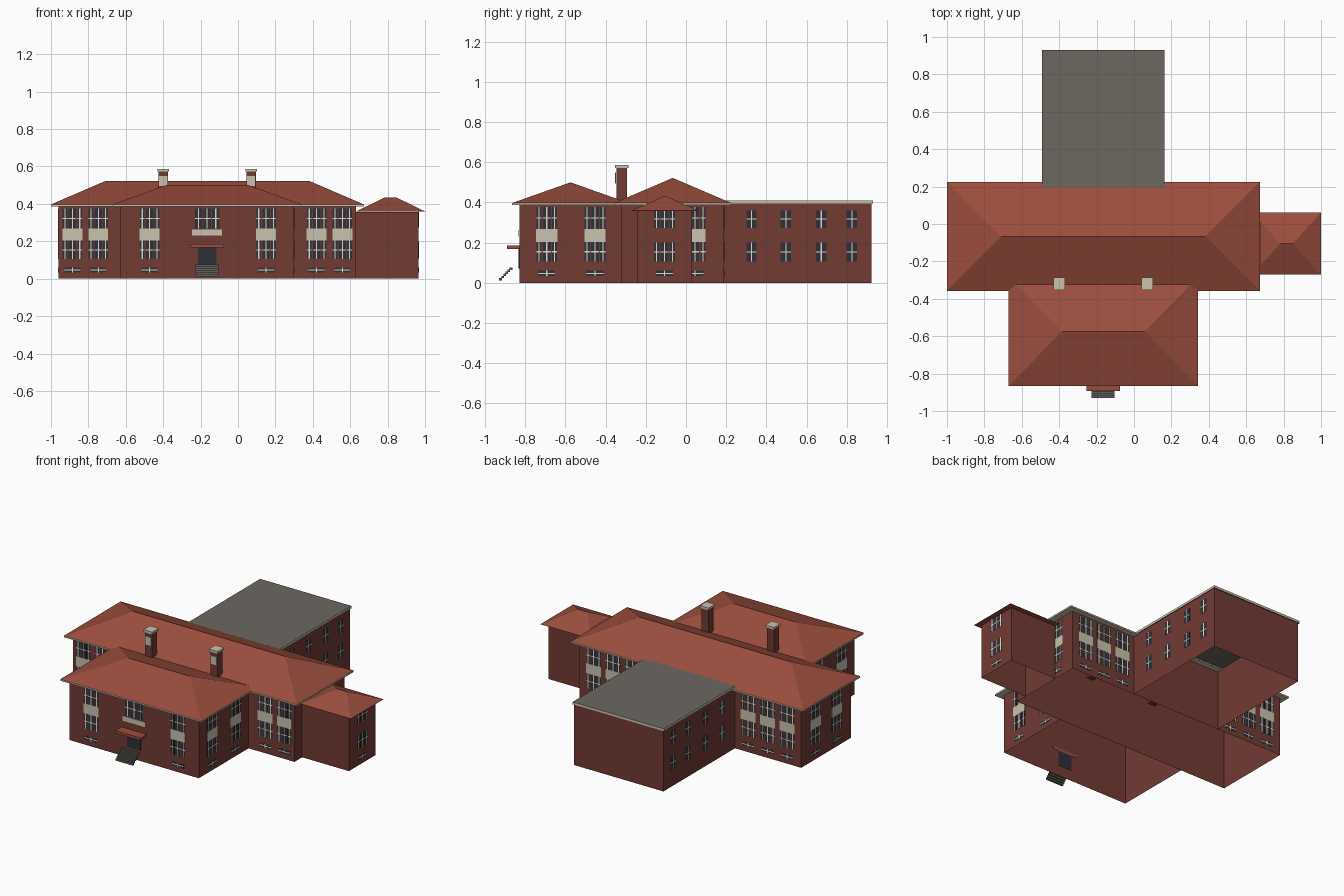
import bpy, bmesh

cube = bpy.data.objects.get("Cube")
if cube:
    bpy.data.objects.remove(cube, do_unlink=True)


def material(name, rgb):
    m = bpy.data.materials.new(name)
    m.use_nodes = True
    m.diffuse_color = (*rgb, 1)
    m.node_tree.nodes["Principled BSDF"].inputs["Base Color"].default_value = (*rgb, 1)
    return m


BRICK, TILE, TRIM, GLASS, FLAT, STONE, BAR = range(7)
MATS = [
    material("brick", (0.17, 0.043, 0.034)),
    material("roof_tile", (0.33, 0.076, 0.048)),
    material("cream_trim", (0.6, 0.54, 0.43)),
    material("dark_glass", (0.026, 0.029, 0.038)),
    material("flat_roof_grey", (0.15, 0.14, 0.12)),
    material("step_stone", (0.12, 0.115, 0.1)),
    material("window_bar_white", (0.75, 0.72, 0.62)),
]


def add_box(bm, x, y, z, mat):
    """Add a box from three (low, high) ranges and return its faces."""
    v = [bm.verts.new((a, b, c)) for c in z for b in y for a in x]
    quads = [(0, 2, 3, 1), (4, 5, 7, 6), (0, 1, 5, 4),
             (2, 6, 7, 3), (0, 4, 6, 2), (1, 3, 7, 5)]
    faces = [bm.faces.new([v[i] for i in q]) for q in quads]
    for f in faces:
        f.material_index = mat
    return faces  # bottom, top, front, back, -x, +x


def finish(name, bm):
    bm.normal_update()
    me = bpy.data.meshes.new(name)
    bm.to_mesh(me)
    bm.free()
    for m in MATS:
        me.materials.append(m)
    ob = bpy.data.objects.new(name, me)
    bpy.context.collection.objects.link(ob)


def box(name, x, y, z, mat):
    bm = bmesh.new()
    add_box(bm, x, y, z, mat)
    finish(name, bm)


def walls(name, x, y, top, ceiling=True):
    """Brick shell, open underneath."""
    bm = bmesh.new()
    faces = add_box(bm, x, y, (0, top), BRICK)
    bmesh.ops.delete(bm, geom=faces[:1] if ceiling else faces[:2], context="FACES_ONLY")
    finish(name, bm)


def hip_roof(name, x, y, eave, ridge, inset, soffit, thick):
    bm = bmesh.new()
    ym = sum(y) / 2
    c = [bm.verts.new((a, b, eave)) for a, b in
         ((x[0], y[0]), (x[1], y[0]), (x[1], y[1]), (x[0], y[1]))]
    r = [bm.verts.new((a, ym, ridge)) for a in (x[0] + inset, x[1] - inset)]
    for f in ((c[0], c[1], r[1], r[0]), (c[1], c[2], r[1]),
              (c[2], c[3], r[0], r[1]), (c[3], c[0], r[0])):
        bm.faces.new(f).material_index = TILE
    add_box(bm, x, y, (eave - thick, eave - 0.0005), soffit)
    finish(name, bm)


# Wall shells
FX, FY = (-0.63, 0.30), (-0.83, -0.32)
MX, MY = (-0.96, 0.63), (-0.32, 0.19)
AX, AY = (0.63, 0.966), (-0.242, 0.03)
BX, BY = (-0.485, 0.158), (0.19, 0.924)
walls("front_block_walls", FX, FY, 0.388)
walls("main_block_walls", MX, MY, 0.388)
walls("side_annex_walls", AX, AY, 0.357)
walls("rear_block_walls", BX, BY, 0.396, ceiling=False)

# Roofs
hip_roof("main_roof", (-1.0, 0.673), (-0.357, 0.225), 0.397, 0.522, 0.29, TRIM, 0.01)
hip_roof("front_roof", (-0.67, 0.342), (-0.865, -0.285), 0.397, 0.5, 0.285, TRIM, 0.01)
hip_roof("annex_roof", (0.632, 1.0), (-0.27, 0.062), 0.36, 0.433, 0.15, TILE, 0.002)
bm = bmesh.new()
for f in add_box(bm, (-0.492, 0.163), (0.195, 0.93), (0.395, 0.41), TRIM)[:2]:
    f.material_index = FLAT
finish("rear_flat_roof", bm)


def plate(bm, face, u, z, depth, mat):
    """Thin plate outside a wall; face is (axis, wall position, outward sign)."""
    axis, pos, sign = face
    d = sorted((pos + sign * 0.0003, pos + sign * depth))
    x, y = (d, u) if axis == "x" else (u, d)
    add_box(bm, x, y, z, mat)


def sash(bm, face, u, z):
    """Glass pane with a cross of white glazing bars."""
    plate(bm, face, u, z, 0.001, GLASS)
    um, zm = sum(u) / 2, sum(z) / 2
    plate(bm, face, (um - 0.0028, um + 0.0028), z, 0.0018, BAR)
    plate(bm, face, u, (zm - 0.0028, zm + 0.0028), 0.0017, BAR)


UPPER, LOWER, PANEL, CELLAR = (0.268, 0.376), (0.105, 0.204), (0.204, 0.268), (0.033, 0.06)
SMALL_UPPER, SMALL_LOWER = (0.273, 0.36), (0.107, 0.2)


def triple(bm, face, c, z):
    for offset, half in ((-0.039, 0.013), (0, 0.02), (0.039, 0.013)):
        sash(bm, face, (c + offset - half, c + offset + half), z)


def bay(bm, face, c, panel=True):
    """Full column: two triple windows, spandrel panel and cellar light."""
    triple(bm, face, c, UPPER if panel else SMALL_UPPER)
    triple(bm, face, c, LOWER if panel else SMALL_LOWER)
    if panel:
        plate(bm, face, (c - 0.053, c + 0.053), PANEL, 0.002, TRIM)
    sash(bm, face, (c - 0.042, c + 0.042), CELLAR)


def bays(name, face, centres, panel=True):
    bm = bmesh.new()
    for c in centres:
        bay(bm, face, c, panel)
    finish(name, bm)


# Window columns on every facade
bays("main_front_windows", ("y", MY[0], -1), (-0.885, -0.747, 0.42, 0.558))
bays("main_rear_windows", ("y", MY[1], 1), (-0.86, -0.72, -0.58, 0.25, 0.39, 0.53))
bays("main_right_end_windows", ("x", MX[0], -1), (-0.175, 0.045))
bays("main_left_end_windows", ("x", MX[1], 1), (0.045,))
bays("front_block_windows", ("y", FY[0], -1), (-0.473, 0.15))
bays("front_block_left_windows", ("x", FX[1], 1), (-0.693, -0.453))
bays("front_block_right_windows", ("x", FX[0], -1), (-0.693, -0.453))
bays("annex_windows", ("x", AX[1], 1), (-0.107,), panel=False)
for side, pos, sign in (("left", BX[1], 1), ("right", BX[0], -1)):
    bm = bmesh.new()
    for c in (0.326, 0.497, 0.673, 0.826):
        for z in (SMALL_UPPER, SMALL_LOWER):
            sash(bm, ("x", pos, sign), (c - 0.026, c + 0.026), z)
    finish("rear_block_" + side + "_windows", bm)

# Entrance
DOOR_X = -0.165
front = ("y", FY[0], -1)
bm = bmesh.new()
for i in (-1, 0, 1):
    c = DOOR_X + i * 0.046
    sash(bm, front, (c - 0.02, c + 0.02), UPPER)
plate(bm, front, (DOOR_X - 0.08, DOOR_X + 0.08), (0.23, 0.262), 0.004, TRIM)
finish("entrance_window", bm)
box("entrance_door", (DOOR_X - 0.05, DOOR_X + 0.05), (FY[0] - 0.003, FY[0] + 0.002),
    (0.07, 0.168), GLASS)
box("entrance_canopy", (DOOR_X - 0.09, DOOR_X + 0.09), (-0.892, -0.828), (0.168, 0.185), TILE)
bm = bmesh.new()
for i in range(6):
    y, z = -0.93 + i * 0.0105, 0.012 + i * 0.0105
    add_box(bm, (DOOR_X - 0.062, DOOR_X + 0.062), (y, y + 0.013), (z, z + 0.012), STONE)
finish("entrance_steps", bm)

# Chimneys
for side, cx in (("right", -0.4), ("left", 0.07)):
    bm = bmesh.new()
    add_box(bm, (cx - 0.025, cx + 0.025), (-0.347, -0.293), (0.36, 0.575), BRICK)
    add_box(bm, (cx - 0.031, cx + 0.031), (-0.353, -0.287), (0.572, 0.587), TRIM)
    plate(bm, ("y", -0.347, -1), (cx - 0.022, cx + 0.022), (0.495, 0.548), 0.006, TRIM)
    finish(side + "_chimney", bm)
